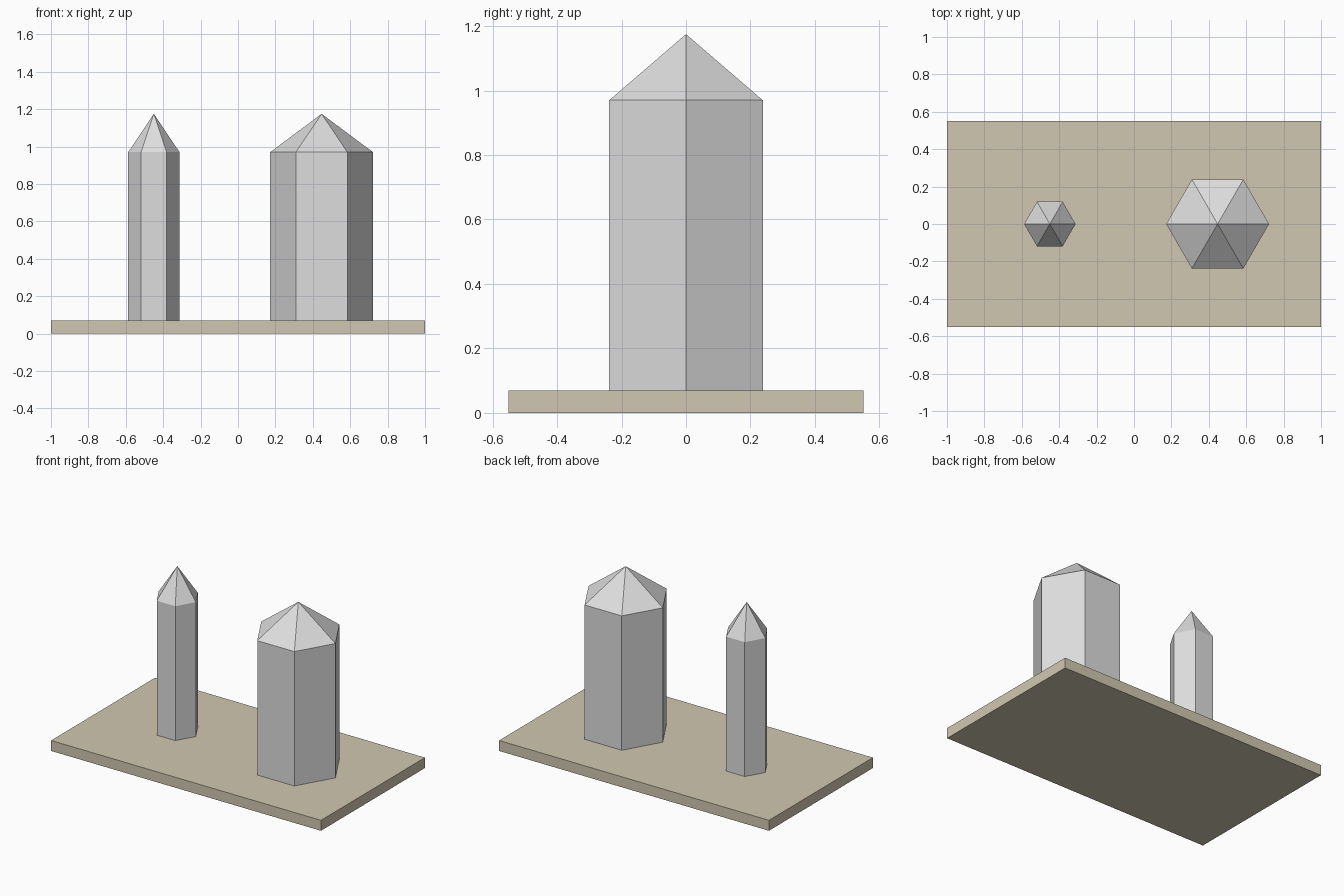
import bpy
import bmesh
from math import cos, sin, tau

cube = bpy.data.objects.get("Cube")
if cube:
    bpy.data.objects.remove(cube, do_unlink=True)


def make_material(name, rgb):
    mat = bpy.data.materials.new(name)
    mat.use_nodes = True
    color = (*rgb, 1.0)
    mat.diffuse_color = color
    mat.node_tree.nodes["Principled BSDF"].inputs["Base Color"].default_value = color
    return mat


def make_object(name, bm, mat):
    bmesh.ops.recalc_face_normals(bm, faces=bm.faces)
    mesh = bpy.data.meshes.new(name)
    bm.to_mesh(mesh)
    bm.free()
    mesh.materials.append(mat)
    obj = bpy.data.objects.new(name, mesh)
    bpy.context.collection.objects.link(obj)
    return obj


BASE_TOP, SHOULDER, TIP = 0.07, 0.97, 1.175
SIDES = 6


def pillar(name, x, radius, mat):
    """Hexagonal prism with a pointed cap, corners along x."""
    bm = bmesh.new()
    rings = [[bm.verts.new((radius * cos(tau * i / SIDES),
                            radius * sin(tau * i / SIDES), z))
              for i in range(SIDES)] for z in (BASE_TOP, SHOULDER)]
    tip = bm.verts.new((0, 0, TIP))
    low, high = rings
    bm.faces.new(low)
    for i in range(SIDES):
        j = (i + 1) % SIDES
        bm.faces.new((low[i], low[j], high[j], high[i]))
        bm.faces.new((high[i], high[j], tip))
    make_object(name, bm, mat).location.x = x


sand = make_material("sand", (0.64, 0.575, 0.445))
pale_grey = make_material("pale_grey", (0.73, 0.73, 0.73))

# Base slab
bm = bmesh.new()
bmesh.ops.create_cube(bm, size=1)
bmesh.ops.scale(bm, vec=(2.0, 1.1, BASE_TOP), verts=bm.verts)
bmesh.ops.translate(bm, vec=(0, 0, BASE_TOP / 2), verts=bm.verts)
make_object("base_slab", bm, sand)

# Pointed pillars
pillar("narrow_pillar", -0.45, 0.1375, pale_grey)
pillar("wide_pillar", 0.447, 0.275, pale_grey)
